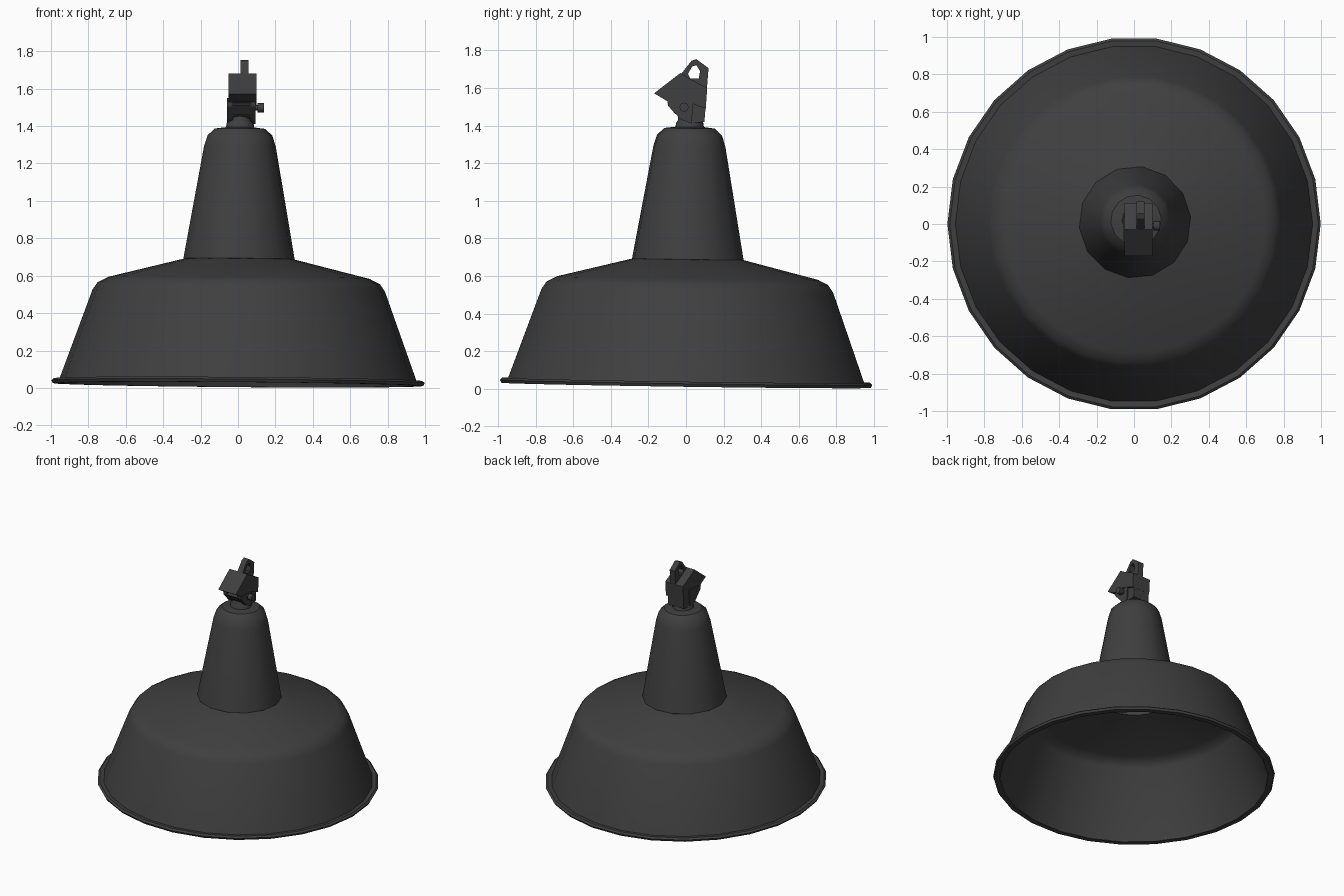
import bpy, bmesh, math
from mathutils import Vector, Matrix

if "Cube" in bpy.data.objects:
    bpy.data.objects.remove(bpy.data.objects["Cube"])

dark = bpy.data.materials.new("dark_enamel")
dark.diffuse_color = (0.05, 0.05, 0.05, 1)
dark.use_nodes = True
dark.node_tree.nodes["Principled BSDF"].inputs["Base Color"].default_value = dark.diffuse_color


def finish(name, bm, smooth=None):
    bmesh.ops.remove_doubles(bm, verts=bm.verts, dist=1e-5)
    bmesh.ops.recalc_face_normals(bm, faces=bm.faces)
    me = bpy.data.meshes.new(name)
    bm.to_mesh(me)
    bm.free()
    ob = bpy.data.objects.new(name, me)
    bpy.context.collection.objects.link(ob)
    me.materials.append(dark)
    if smooth:
        bpy.ops.object.select_all(action='DESELECT')
        ob.select_set(True)
        bpy.context.view_layer.objects.active = ob
        bpy.ops.object.shade_smooth_by_angle(angle=math.radians(smooth))
    return ob


def lathe(name, profile, sides, smooth=35, phase=0.0):
    """Closed (radius, z) profile spun about z; the lamp hangs slightly tilted."""
    bm = bmesh.new()
    rings = []
    for i in range(sides):
        a = 2 * math.pi * i / sides + phase
        ring = []
        for r, z in profile:
            x, y = r * math.cos(a), r * math.sin(a)
            ring.append(bm.verts.new((x + 0.008 * z, y + 0.014 * z,
                                      z - 0.008 * x - 0.014 * y)))
        rings.append(ring)
    n = len(profile)
    for i in range(sides):
        p, q = rings[i], rings[(i + 1) % sides]
        for j in range(n):
            k = (j + 1) % n
            if profile[j][0] or profile[k][0]:
                bm.faces.new((p[j], q[j], q[k], p[k]))
    return finish(name, bm, smooth)


def plate(name, outline, x0, x1, hole=None):
    """(y, z) outline extruded along x, optionally with a matching hole loop."""
    bm = bmesh.new()
    n = len(outline)
    loops = [[[bm.verts.new((x, y, z)) for y, z in pts] for x in (x0, x1)]
             for pts in ([outline, hole] if hole else [outline])]
    for a, b in loops:
        for i in range(n):
            j = (i + 1) % n
            bm.faces.new((a[i], a[j], b[j], b[i]))
    for s in (0, 1):
        if hole:
            o, h = loops[0][s], loops[1][s]
            for i in range(n):
                j = (i + 1) % n
                bm.faces.new((o[i], o[j], h[j], h[i]))
        else:
            bm.faces.new(loops[0][s])
    return finish(name, bm)


def rod(name, centre, radius, length, sides=8):
    bm = bmesh.new()
    bmesh.ops.create_cone(bm, cap_ends=True, segments=sides, radius1=radius,
                          radius2=radius, depth=length,
                          matrix=Matrix.Translation(Vector(centre)) @
                          Matrix.Rotation(math.pi / 2, 4, 'Y'))
    return finish(name, bm, 50)


# Wide shade with rolled rim, open below
lathe("shade", [(0.955, 0.042), (0.985, 0.045), (0.998, 0.034), (0.99, 0.018),
                (0.95, 0.018), (0.768, 0.515), (0.745, 0.547), (0.69, 0.57), (0.275, 0.672),
                (0.275, 0.694), (0.70, 0.588), (0.755, 0.56), (0.782, 0.52)], 26)

# Hollow tapered neck with closed, rounded top
lathe("neck", [(0.285, 0.675), (0.299, 0.69), (0.193, 1.29), (0.174, 1.35),
               (0.135, 1.386), (0.07, 1.394), (0, 1.394), (0, 1.38),
               (0.125, 1.372), (0.178, 1.28), (0.28, 0.675)], 14, phase=0.1)

# Threaded collar
lathe("collar", [(0, 1.38), (0.078, 1.38), (0.072, 1.415), (0.062, 1.43),
                 (0.062, 1.48), (0, 1.48)], 12)

# Upper clamp block
plate("clamp_block", [(-0.17, 1.572), (-0.10, 1.53), (0.0, 1.53), (0.105, 1.49),
                      (0.113, 1.60), (0.0, 1.66), (-0.03, 1.68)], -0.052, 0.1)
# Rear body and the two side cheeks
plate("clamp_back", [(0.02, 1.41), (0.098, 1.42), (0.106, 1.52), (0.01, 1.54)],
      -0.05, 0.085)
for side, x in (("left", -0.058), ("right", 0.063)):
    plate("cheek_" + side, [(-0.10, 1.535), (-0.095, 1.505), (-0.03, 1.435),
                            (0.03, 1.41), (0.04, 1.55)], x, x + 0.03)
# Lower jaw across the cable opening
plate("clamp_jaw", [(-0.10, 1.512), (-0.06, 1.465), (-0.02, 1.44), (0.02, 1.45),
                    (0.0, 1.50), (-0.07, 1.52)], -0.035, 0.075)

# Hanging eye
plate("hanging_eye",
      [(0.11, 1.58), (0.12, 1.706), (0.055, 1.754), (0.03, 1.746), (-0.03, 1.67), (0.0, 1.62)],
      0.013, 0.057,
      [(0.068, 1.652), (0.075, 1.69), (0.055, 1.722), (0.033, 1.715), (0.01, 1.675), (0.022, 1.652)])

# Clamp screw and its head
rod("screw_shaft", (0.05, -0.01, 1.498), 0.014, 0.13)
rod("screw_head", (0.122, -0.01, 1.498), 0.025, 0.035)
